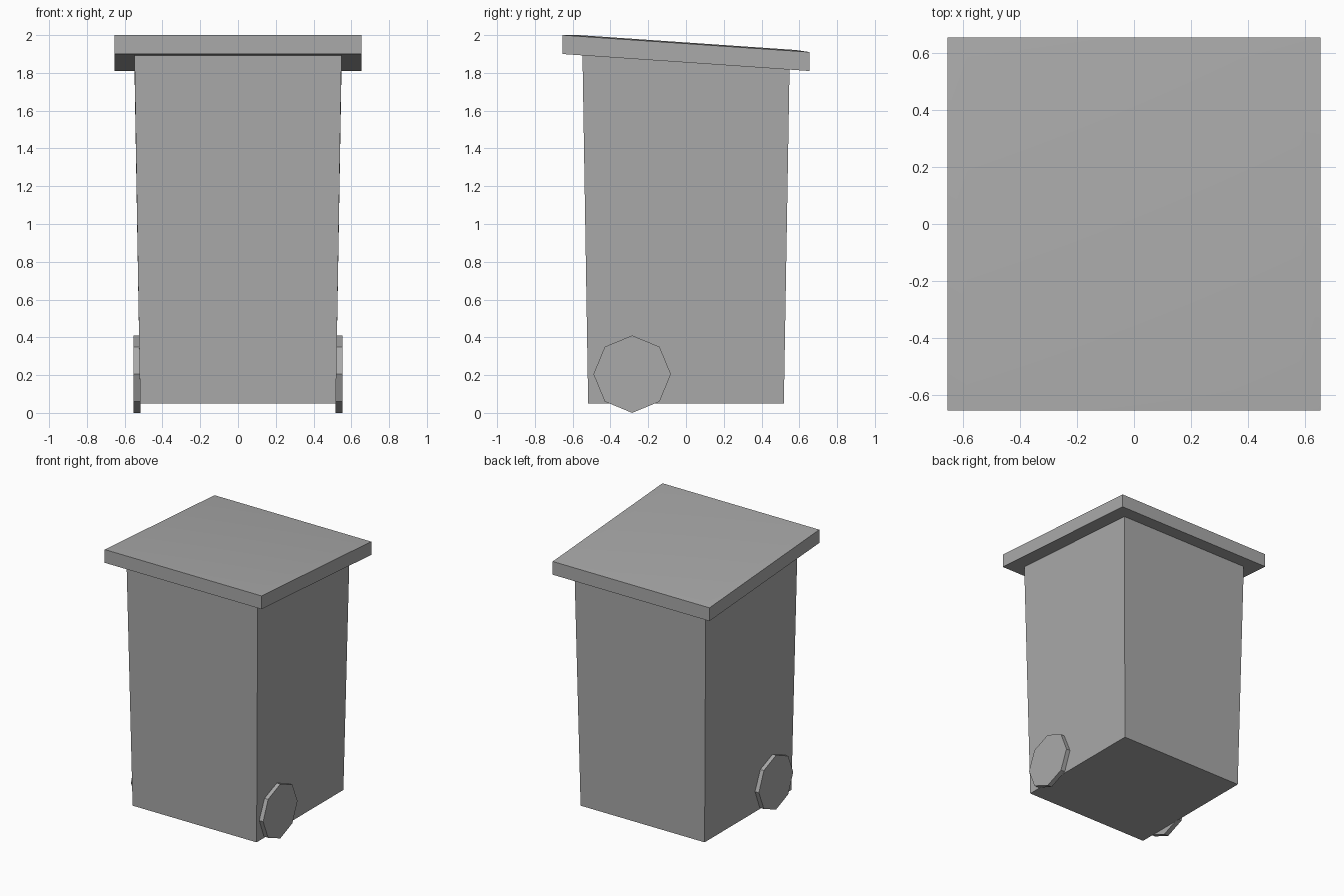
import bpy
import bmesh
from math import radians, pi
from mathutils import Matrix

if "Cube" in bpy.data.objects:
    bpy.data.objects.remove(bpy.data.objects["Cube"], do_unlink=True)

grey = bpy.data.materials.new("plain grey")
grey.use_nodes = True
COLOUR = (0.4, 0.4, 0.4, 1)
grey.diffuse_color = COLOUR
grey.node_tree.nodes["Principled BSDF"].inputs["Base Color"].default_value = COLOUR

LID_HALF = 0.655
LID_THICK = 0.1
SLOPE = -0.09 / (2 * LID_HALF)


def underside(y):
    """Height of the sloping underside of the lid."""
    return 1.9 + SLOPE * (y + LID_HALF)


def finish(bm, name):
    bmesh.ops.recalc_face_normals(bm, faces=bm.faces)
    mesh = bpy.data.meshes.new(name)
    bm.to_mesh(mesh)
    bm.free()
    mesh.materials.append(grey)
    obj = bpy.data.objects.new(name, mesh)
    bpy.context.collection.objects.link(obj)
    return obj


# Tapered body with a top cut to the slope of the lid
bm = bmesh.new()
bmesh.ops.create_cube(bm, size=2)
for v in bm.verts:
    top = v.co.z > 0
    half = 0.548 if top else 0.518
    v.co.x *= half
    v.co.y *= half
    v.co.z = underside(v.co.y) if top else 0.05
finish(bm, "bin_body")

# Sloping lid with a very slightly crowned top
bm = bmesh.new()
bmesh.ops.create_cube(bm, size=2)
for v in bm.verts:
    v.co.x *= LID_HALF
    v.co.y *= LID_HALF
    v.co.z = underside(v.co.y) + (LID_THICK if v.co.z > 0 else 0)
bm.normal_update()
top_face = max(bm.faces, key=lambda f: f.normal.z)
bmesh.ops.inset_region(bm, faces=[top_face], thickness=0.1, depth=0.006)
lid = finish(bm, "lid")
bpy.ops.object.select_all(action="DESELECT")
lid.select_set(True)
bpy.context.view_layer.objects.active = lid
bpy.ops.object.shade_smooth_by_angle(angle=radians(30))

# Eight-sided wheels, one on each side
for side, name in ((1, "left_wheel"), (-1, "right_wheel")):
    bm = bmesh.new()
    place = (Matrix.Translation((side * 0.535, -0.285, 0.205))
             @ Matrix.Rotation(pi / 2, 4, "Y"))
    bmesh.ops.create_cone(bm, cap_ends=True, segments=8, radius1=0.205,
                          radius2=0.205, depth=0.036, matrix=place)
    finish(bm, name)
